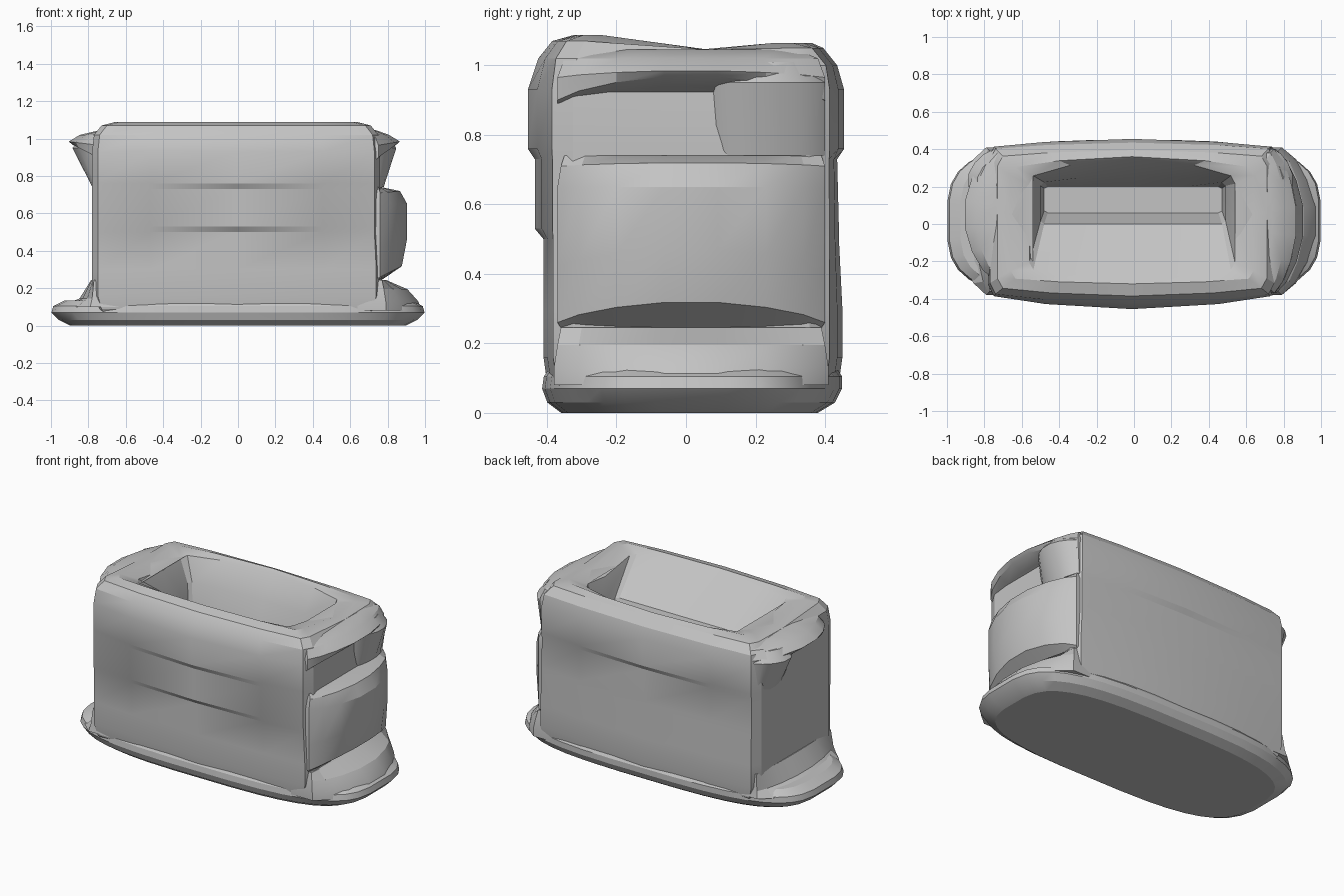
import bpy, bmesh, math

if "Cube" in bpy.data.objects:
    bpy.data.objects.remove(bpy.data.objects["Cube"])

grey = bpy.data.materials.new("stone grey")
grey.use_nodes = True
COLOUR = (0.55, 0.55, 0.55, 1)
grey.diffuse_color = COLOUR
grey.node_tree.nodes["Principled BSDF"].inputs["Base Color"].default_value = COLOUR


def loft(name, rings):
    """Skin a stack of equal-length rings and cap both ends."""
    bm = bmesh.new()
    loops = [[bm.verts.new(p) for p in ring] for ring in rings]
    n = len(loops[0])
    for a, b in zip(loops, loops[1:]):
        for i in range(n):
            j = (i + 1) % n
            bm.faces.new((a[i], a[j], b[j], b[i]))
    bm.faces.new(loops[0][::-1])
    bm.faces.new(loops[-1])
    bmesh.ops.recalc_face_normals(bm, faces=bm.faces)
    mesh = bpy.data.meshes.new(name)
    bm.to_mesh(mesh)
    bm.free()
    mesh.materials.append(grey)
    obj = bpy.data.objects.new(name, mesh)
    bpy.context.collection.objects.link(obj)
    bpy.ops.object.select_all(action="DESELECT")
    obj.select_set(True)
    bpy.context.view_layer.objects.active = obj
    bpy.ops.object.shade_smooth_by_angle(angle=math.radians(22))


def bowed(x0, x1, y0, y1, front, back, z0, z1=None, dip=0.0):
    """Box outline whose long sides swell by front and back; ends may dip."""
    z1 = z0 if z1 is None else z1
    cx, hx = (x0 + x1) / 2, (x1 - x0) / 2
    us = (-0.96, -0.6, 0, 0.6, 0.96)
    pts = [(cx + hx * u, y0 - front * (1 - u * u), z0) for u in us]
    inset = 0.07 * (y1 - y0)
    mid = y0 + 0.58 * (y1 - y0)
    zm = (z0 + z1) / 2 - dip
    pts += [(x1, y0 + inset, z0), (x1, mid, zm), (x1, y1 - inset, z1)]
    pts += [(cx + hx * u, y1 + back * (1 - u * u), z1) for u in us[::-1]]
    pts += [(x0, y1 - inset, z1), (x0, mid, zm), (x0, y0 + inset, z0)]
    return pts


# Main body: swollen walls, rounded rim, then down into the sunken trough
loft("body", [
    bowed(-0.73, 0.72, -0.33, 0.36, 0.03, 0.04, 0.03),
    bowed(-0.76, 0.75, -0.37, 0.40, 0.03, 0.04, 0.09),
    bowed(-0.78, 0.77, -0.38, 0.41, 0.03, 0.04, 0.16),
    bowed(-0.78, 0.77, -0.38, 0.41, 0.03, 0.04, 0.3),
    bowed(-0.78, 0.76, -0.38, 0.41, 0.03, 0.03, 0.5),
    bowed(-0.78, 0.76, -0.38, 0.41, 0.055, 0.03, 0.53),
    bowed(-0.78, 0.76, -0.38, 0.41, 0.055, 0.025, 0.73),
    bowed(-0.78, 0.76, -0.38, 0.41, 0.075, 0.045, 0.76),
    bowed(-0.78, 0.76, -0.38, 0.41, 0.075, 0.045, 0.93),
    bowed(-0.77, 0.75, -0.37, 0.40, 0.055, 0.035, 1.02, 1.0, 0.0),
    bowed(-0.73, 0.71, -0.34, 0.36, 0.045, 0.035, 1.07, 1.05, 0.015),
    bowed(-0.66, 0.64, -0.29, 0.30, 0.03, 0.06, 1.088, 1.065, 0.03),
    bowed(-0.56, 0.54, -0.24, 0.25, 0.05, 0.10, 1.065, 1.045, 0.03),
    bowed(-0.50, 0.49, 0.0, 0.22, 0.0, 0.04, 0.89, 0.9),
    bowed(-0.48, 0.47, 0.06, 0.20, 0.0, 0.0, 0.72),
])


def oval(sx, y0, y1, z):
    """Long rounded outline of the foot."""
    pts = []
    for i in range(36):
        a = 2 * math.pi * (i + 0.5) / 36
        c, s = math.cos(a), math.sin(a)
        x = sx * math.copysign(abs(c) ** 0.62, c)
        y = (y0 + y1) / 2 + (y1 - y0) / 2 * math.copysign(abs(s) ** 0.58, s)
        pts.append((x, y, z))
    return pts


# Spreading foot
loft("foot", [
    oval(0.90, -0.36, 0.38, 0.0),
    oval(0.96, -0.40, 0.43, 0.03),
    oval(1.0, -0.415, 0.45, 0.07),
    oval(0.99, -0.41, 0.45, 0.105),
    oval(0.93, -0.39, 0.43, 0.135),
])


def end_arc(side, wall, reach, y0, y1, z, lift=0.0):
    """Half-round outline standing out from an end wall."""
    inner = side * (wall - 0.15)
    pts = [(inner, y0, z), (side * wall, y0, z)]
    for t in (0.08, 0.22, 0.4, 0.6, 0.78, 0.92):
        k = math.sin(math.pi * t) ** 0.7
        pts.append((side * (wall + (reach - wall) * k),
                    y0 + (y1 - y0) * t, z + lift * k))
    return pts + [(side * wall, y1, z), (inner, y1, z)]


# Sloping shoulders that tie the foot to the end walls, taller on the left
loft("left_shoulder", [
    end_arc(1, 0.79, 0.99, -0.38, 0.41, 0.08),
    end_arc(1, 0.79, 0.97, -0.38, 0.41, 0.13),
    end_arc(1, 0.78, 0.91, -0.37, 0.40, 0.195),
    end_arc(1, 0.77, 0.79, -0.36, 0.39, 0.245),
])
loft("right_shoulder", [
    end_arc(-1, 0.79, 0.97, -0.38, 0.41, 0.1),
    end_arc(-1, 0.78, 0.85, -0.37, 0.40, 0.145),
    end_arc(-1, 0.77, 0.785, -0.36, 0.39, 0.245),
])

# Swelling on the left end wall
loft("left_end_bulge", [
    end_arc(1, 0.75, 0.77, -0.36, 0.39, 0.245),
    end_arc(1, 0.76, 0.88, -0.37, 0.40, 0.26, 0.06),
    end_arc(1, 0.76, 0.91, -0.37, 0.40, 0.42, 0.05),
    end_arc(1, 0.76, 0.91, -0.37, 0.40, 0.65),
    end_arc(1, 0.76, 0.87, -0.36, 0.40, 0.71, 0.01),
    end_arc(1, 0.75, 0.77, -0.35, 0.39, 0.74),
])

# Overhanging grips at the top of both ends, each with a strut below
for label, side, reach, front in (("left", 1, 0.87, -0.37), ("right", -1, 0.91, -0.30)):
    loft(label + "_grip", [
        end_arc(side, 0.74, 0.77, front, 0.39, 0.89, 0.05),
        end_arc(side, 0.75, reach - 0.02, front, 0.40, 0.90, 0.07),
        end_arc(side, 0.75, reach, front, 0.40, 0.965, 0.02),
        end_arc(side, 0.73, reach - 0.06, front + 0.02, 0.38, 1.02),
        end_arc(side, 0.69, 0.74, front + 0.08, 0.32, 1.045),
    ])
    loft(label + "_strut", [
        end_arc(side, 0.74, 0.78, 0.08, 0.40, 0.74),
        end_arc(side, 0.75, reach - 0.02, 0.07, 0.40, 0.95),
        end_arc(side, 0.72, reach - 0.07, 0.07, 0.37, 1.01),
    ])
